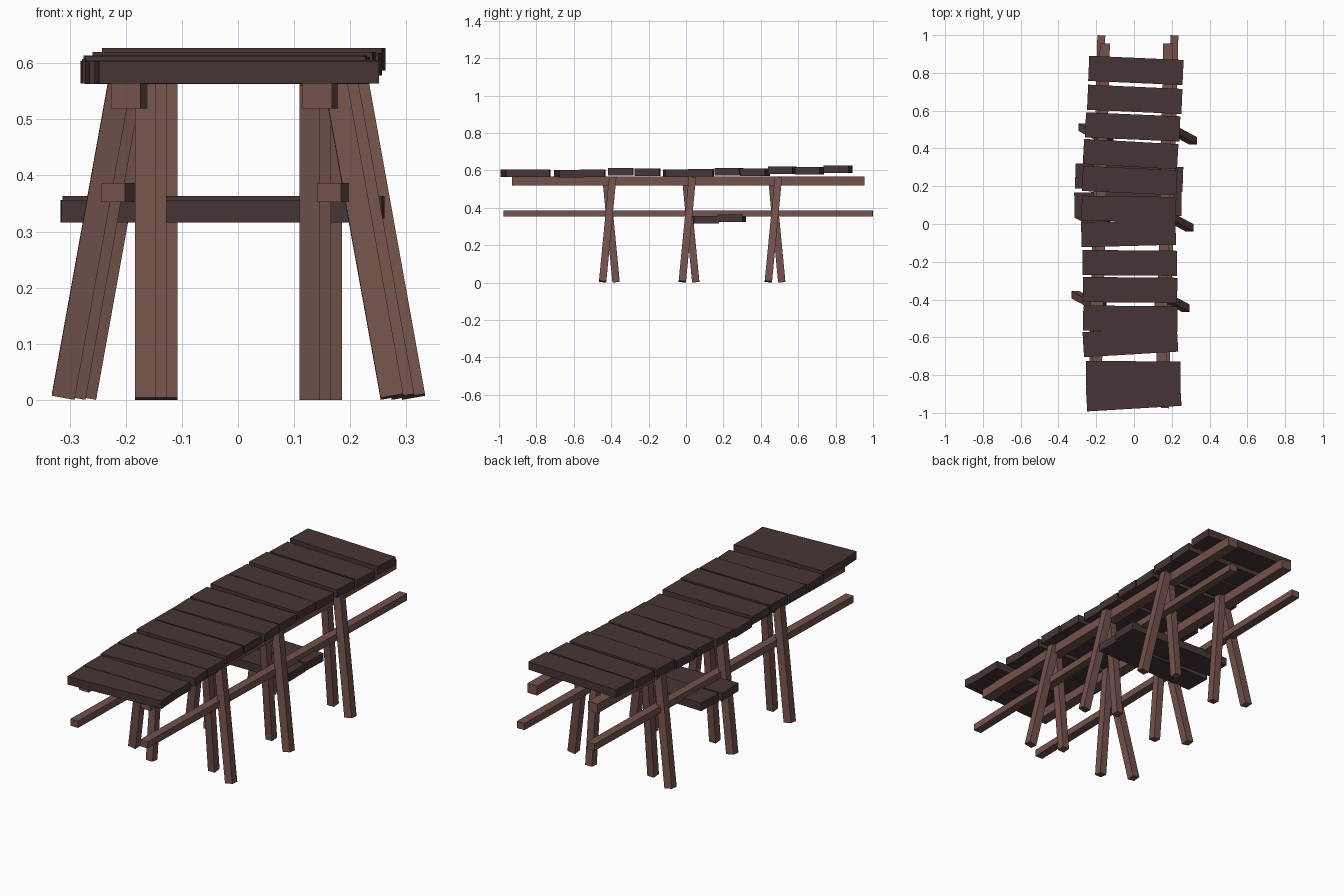
import bpy
from math import radians
from mathutils import Matrix, Vector

if "Cube" in bpy.data.objects:
    bpy.data.objects.remove(bpy.data.objects["Cube"])


def material(name, rgb):
    m = bpy.data.materials.new(name)
    m.diffuse_color = (*rgb, 1)
    m.use_nodes = True
    m.node_tree.nodes["Principled BSDF"].inputs["Base Color"].default_value = m.diffuse_color
    return m


FRAME = material("frame_wood", (0.175, 0.085, 0.072))
DECK = material("deck_wood", (0.062, 0.036, 0.035))


def box(name, size, matrix, mat):
    bpy.ops.mesh.primitive_cube_add(size=1)
    ob = bpy.context.object
    ob.name = name
    ob.data.transform(Matrix.Diagonal((*size, 1)))
    ob.matrix_world = matrix
    ob.data.materials.append(mat)
    return ob


def beam(name, a, b, w, d):
    """Square-ended timber from a to b; w is measured along world x."""
    a, b = Vector(a), Vector(b)
    z = (b - a).normalized()
    x = Vector((1, 0, 0))
    x = (x - z * x.dot(z)).normalized()
    y = z.cross(x)
    rot = Matrix((x, y, z)).transposed().to_4x4()
    box(name, (w, d, (b - a).length), Matrix.Translation((a + b) / 2) @ rot, FRAME)


def plank(name, x, y, z, turn, length, depth=0.133, thick=0.04, roll=0):
    m = (Matrix.Translation((x, y, z)) @ Matrix.Rotation(radians(turn), 4, 'Z')
         @ Matrix.Rotation(radians(roll), 4, 'Y'))
    box(name, (length, depth, thick), m, DECK)


# Long rails, slightly skewed: upper pair carries the deck, lower pair braces the legs
beam("upper_rail_left", (-0.200, -0.93, 0.543), (-0.154, 0.955, 0.543), 0.053, 0.047)
beam("upper_rail_right", (0.141, -0.93, 0.543), (0.181, 0.955, 0.543), 0.053, 0.047)
beam("lower_rail_left", (-0.222, -0.975, 0.370), (-0.173, 0.999, 0.370), 0.042, 0.034)
beam("lower_rail_right", (0.163, -0.975, 0.370), (0.214, 0.999, 0.370), 0.042, 0.034)

# Three trestles, each with crossed inner and outer legs on both sides
for i, (cx, cy) in enumerate([(-0.0185, -0.41), (0.001, 0.016), (0.020, 0.476)]):
    for side, s in (("left", -1), ("right", 1)):
        beam(f"outer_leg_{side}_{i + 1}",
             (cx + s * 0.293, cy - s * 0.036, 0.0056),
             (cx + s * 0.193, cy + s * 0.018, 0.562), 0.041, 0.039)
        beam(f"inner_leg_{side}_{i + 1}",
             (cx + s * 0.1465, cy + s * 0.036, 0.002),
             (cx + s * 0.1465, cy - s * 0.018, 0.562), 0.037, 0.039)

# Deck planks: x, y, z, turn in degrees
planks = [
    (-0.002, -0.911, 0.584, 3.4), (-0.004, -0.793, 0.586, -0.5),
    (-0.019, -0.624, 0.583, 3.4), (-0.019, -0.500, 0.586, -0.5),
    (-0.021, -0.349, 0.592, -0.5), (-0.022, -0.206, 0.590, -0.5),
    (-0.029, -0.050, 0.584, 1.5), (-0.027, 0.080, 0.588, -0.8),
    (-0.023, 0.230, 0.594, -2.6), (-0.018, 0.370, 0.591, -3.2),
    (-0.007, 0.514, 0.600, -2.4), (0.004, 0.660, 0.598, -2.6),
    (0.010, 0.813, 0.607, -2.5),
]
for i, (x, y, z, turn) in enumerate(planks):
    plank(f"deck_plank_{i + 1}", x, y, z, turn, 0.5)

# Two-board shelf resting between the lower rails
plank("shelf_plank_front", -0.032, 0.105, 0.336, 1.0, 0.567)
plank("shelf_plank_back", -0.026, 0.245, 0.343, -2.0, 0.57)
